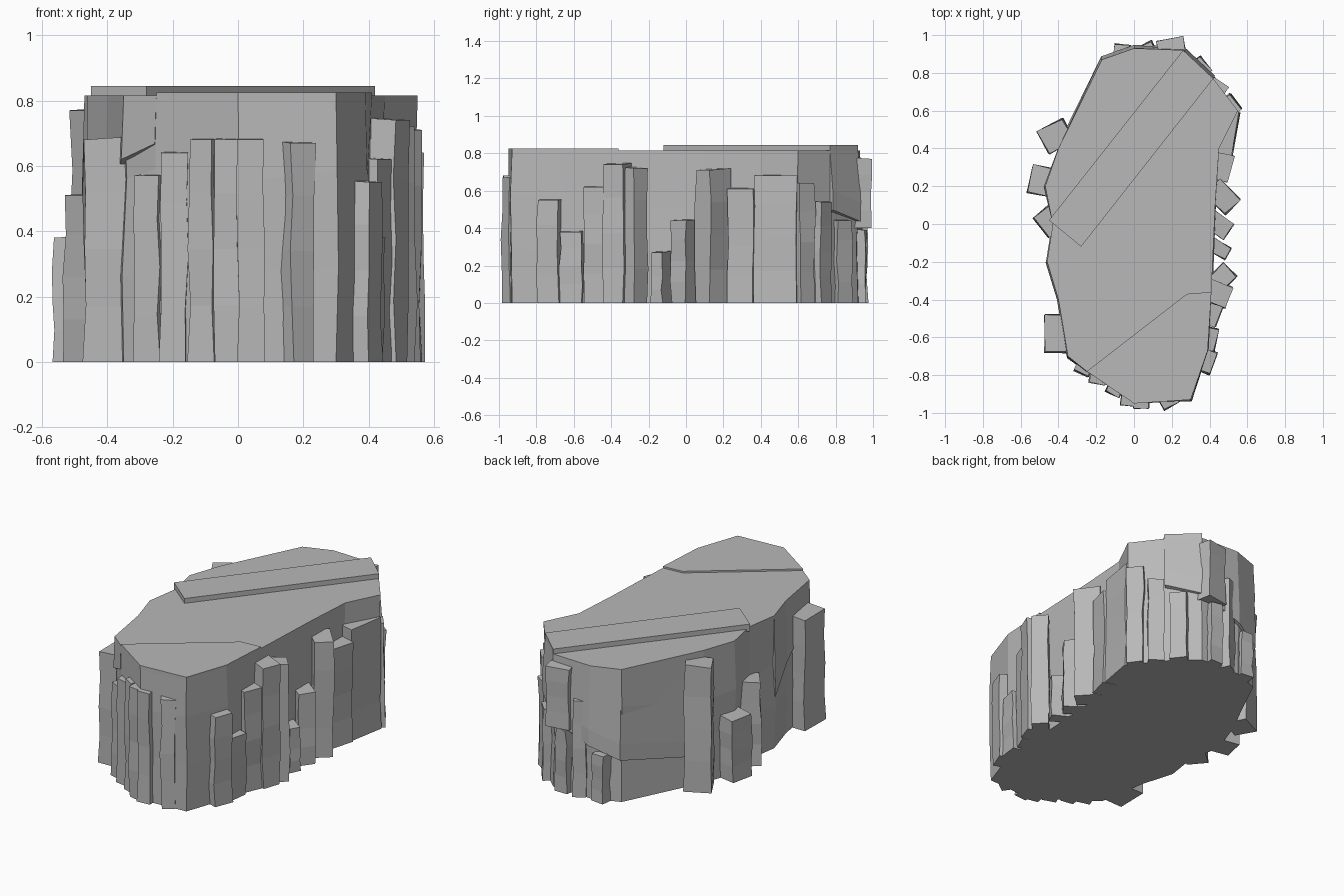
import bpy, bmesh, math, random
from mathutils import Vector

random.seed(7)
cube = bpy.data.objects.get("Cube")
if cube:
    bpy.data.objects.remove(cube, do_unlink=True)

grey = (0.48, 0.48, 0.48, 1)
stone = bpy.data.materials.new("grey stone")
stone.use_nodes = True
stone.diffuse_color = grey
stone.node_tree.nodes["Principled BSDF"].inputs["Base Color"].default_value = grey


def jitter(amount):
    return random.uniform(-amount, amount)


def loft(name, rings):
    """Join stacked rings of points into one closed, flat-faced solid."""
    bm = bmesh.new()
    loops = [[bm.verts.new(point) for point in ring] for ring in rings]
    count = len(loops[0])
    for low, high in zip(loops, loops[1:]):
        for i in range(count):
            j = (i + 1) % count
            bm.faces.new((low[i], low[j], high[j], high[i]))
    bm.faces.new(reversed(loops[0]))
    bm.faces.new(loops[-1])
    bmesh.ops.recalc_face_normals(bm, faces=bm.faces)
    mesh = bpy.data.meshes.new(name)
    bm.to_mesh(mesh)
    bm.free()
    mesh.materials.append(stone)
    bpy.context.collection.objects.link(bpy.data.objects.new(name, mesh))


def slab(name, points, bottom, top):
    """Flat layer with straight sides."""
    loft(name, [[(x, y, z) for x, y in points] for z in (bottom, top)])


def pillar(name, x, y, degrees, width, height, base=0.0):
    """Slightly crooked pillar; x and y give the middle of its outer face."""
    angle = math.radians(degrees)
    outward = Vector((math.cos(angle), math.sin(angle), 0))
    half = Vector((-outward.y, outward.x, 0)) * width / 2
    face = Vector((x, y, 0))
    inner = face - outward * 0.15
    section = [face - half, face + half, inner + half, inner - half]
    rings = []
    for level in range(5):
        z = base + (height - base) * level / 4
        ring = []
        for corner in section:
            lean = Vector((jitter(0.006), jitter(0.006), 0))
            ring.append(corner + lean + Vector((0, 0, z)))
        rings.append(ring)
    # the outer edge of the top is chipped lower
    for corner in rings[-1][:2]:
        corner.z -= 0.01
    loft(name, rings)


def pillar_row(name, start, end, facing, twist, width, heights):
    """Spread pillars evenly along a line, turned alternately either way."""
    start, end = Vector(start), Vector(end)
    for i, height in enumerate(heights):
        spot = start.lerp(end, i / (len(heights) - 1))
        turn = twist if i % 2 else -twist
        pillar(f"{name}_{i + 1}", spot.x, spot.y, facing + turn, width, height)


# Main rock mass, with rough edges between a level base and a level top
outline = [(-0.25, -0.78), (0, -0.95), (0.3, -0.93), (0.39, -0.67), (0.41, -0.35),
           (0.43, 0.1), (0.45, 0.4), (0.55, 0.6), (0.42, 0.77), (0.26, 0.92),
           (0, 0.93), (-0.17, 0.87), (-0.4, 0.4), (-0.47, 0.2), (-0.43, 0),
           (-0.46, -0.2), (-0.4, -0.4), (-0.35, -0.7)]
top = 0.815
body = []
for level in range(4):
    rough = 0.01 if level in (1, 2) else 0
    body.append([(x + jitter(rough), y + jitter(rough),
                  top * level / 3 + jitter(rough * 5)) for x, y in outline])
loft("rock_body", body)

# Thin layers lying on the top
slab("front_top_layer", outline[:4] + [(0.41, -0.36), (0.28, -0.37)], 0.8, 0.825)
slab("raised_top_strip", [(-0.45, 0.02), (-0.28, -0.12), outline[8], outline[9]],
     0.8, 0.845)

# Overhanging rear mass, its ragged lower edge climbing towards the left
rear = outline[8:13] + [(0, 0.4)]
rings = []
for rise, swell in ((0, 1.02), (0.1, 1.02), (None, 1)):
    rings.append([(x * swell, y * swell,
                   top if rise is None else 0.33 + 0.4 * x + rise) for x, y in rear])
loft("rear_overhang", rings)

# Overhanging wedge by the right front corner, climbing towards the front
wedge = outline[-3:] + outline[:1] + [(0, -0.3)]
loft("front_corner_wedge", [
    [(x * 1.02, y, 0.2 - 0.6 * y) for x, y in wedge],
    [(x, y, top) for x, y in wedge]])

# Rows of pillars around the front, left and rear
pillar_row("front_right_pillar", (-0.28, -0.79), (-0.03, -0.96), 255, 8, 0.08,
           [0.58, 0.65, 0.69, 0.69])
pillar_row("front_left_pillar", (0.04, -0.975), (0.2, -0.965), 285, 15, 0.08,
           [0.69, 0.68])
pillar_row("left_front_pillar", (0.42, -0.74), (0.45, -0.49), 345, 5, 0.12,
           [0.56, 0.39, 0.63])
pillar_row("left_rear_pillar", (0.54, 0.65), (0.38, 0.85), 45, 8, 0.1,
           [0.65, 0.55, 0.45])
pillar_row("rear_pillar", (0.18, 0.96), (-0.06, 0.95), 98, 15, 0.08,
           [0.4, 0.6, 0.3])

# Larger pillars of differing size along the left side
left_pillars = [(0.5, -0.39, 340, 0.12, 0.75), (0.51, -0.24, 45, 0.1, 0.73),
                (0.5, -0.16, 330, 0.07, 0.28), (0.5, -0.04, 325, 0.1, 0.45),
                (0.52, 0.09, 315, 0.11, 0.72), (0.51, 0.29, 345, 0.14, 0.62),
                (0.54, 0.48, 350, 0.23, 0.69)]
for number, values in enumerate(left_pillars, 1):
    pillar(f"left_pillar_{number}", *values)

# Broad blocks standing apart on the right side
pillar("right_rear_block", -0.48, 0.43, 208, 0.13, 0.78)
pillar("right_low_block", -0.55, 0.24, 168, 0.15, 0.39)
pillar("right_middle_block", -0.49, -0.02, 220, 0.13, 0.52)
pillar("right_front_block", -0.47, -0.58, 180, 0.2, 0.69)

# Block hanging clear of the ground at the left rear
pillar("hanging_rear_block", 0.19, 0.98, 100, 0.14, 0.78, 0.4)
